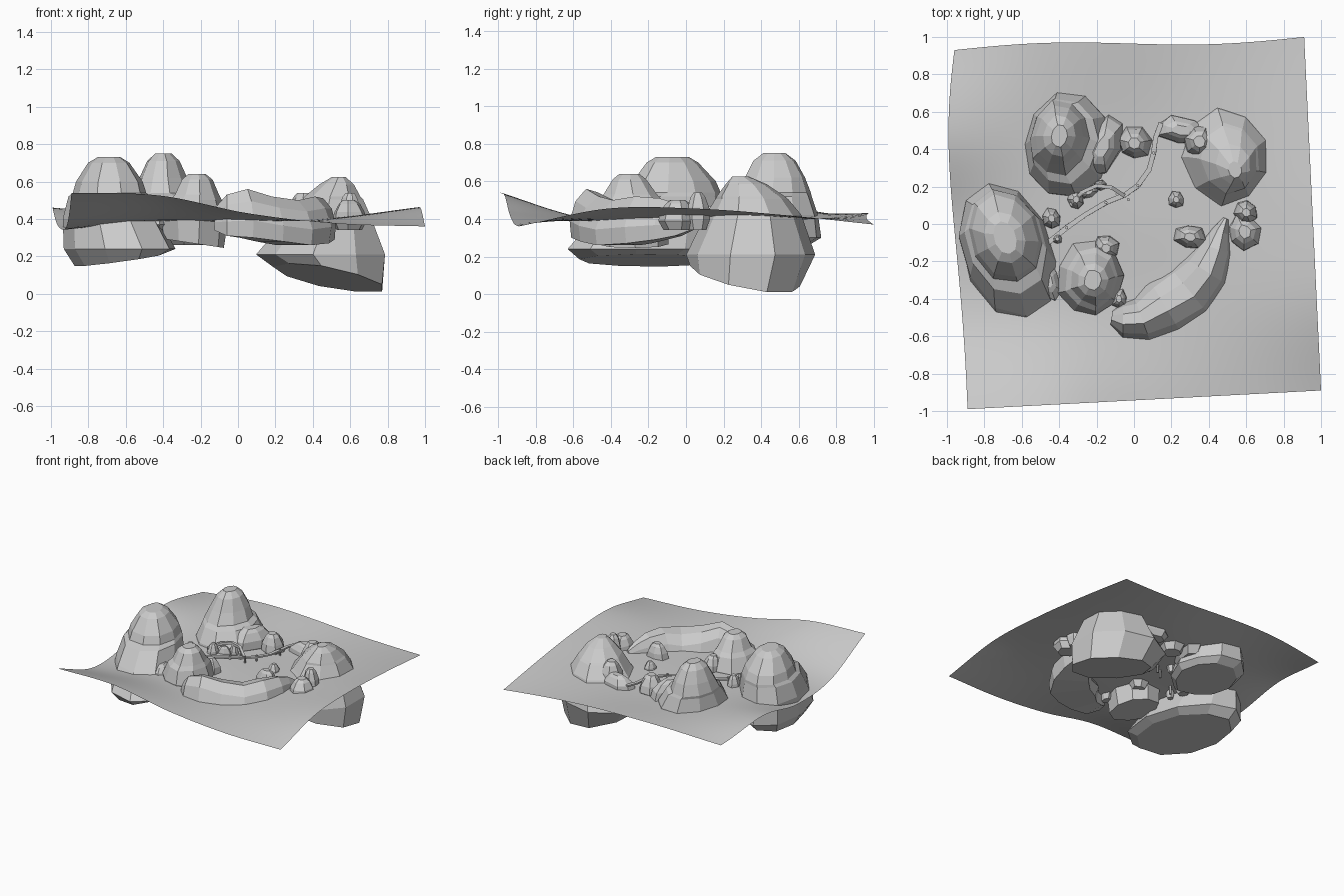
import bpy, math, random
from mathutils import Vector

if "Cube" in bpy.data.objects:
    bpy.data.objects.remove(bpy.data.objects["Cube"])

random.seed(4)


def make(name, verts, faces, smooth=False):
    me = bpy.data.meshes.new(name)
    me.from_pydata([tuple(v) for v in verts], [], faces)
    me.update()
    me.polygons.foreach_set("use_smooth", [smooth] * len(me.polygons))
    ob = bpy.data.objects.new(name, me)
    bpy.context.collection.objects.link(ob)
    return ob


def cubic(p, t):
    # Catmull-Rom through evenly spaced values, t in 0..1
    n = len(p) - 1
    i = min(int(t * n), n - 1)
    f = t * n - i
    b, c = p[i], p[i + 1]
    a = p[i - 1] if i else 2 * b - c
    d = p[i + 2] if i + 2 <= n else 2 * c - b
    return b + 0.5 * f * (c - a + f * (2*a - 5*b + 4*c - d + f * (3*(b - c) + d - a)))


# Rolling ground sheet: height rows run front to back, columns left to right
HEIGHT = [[.54, .525, .43, .375, .36],
          [.36, .395, .385, .40, .455],
          [.36, .40, .39, .405, .455],
          [.46, .42, .39, .405, .42],
          [.40, .43, .425, .40, .37]]
CORNER = [Vector(c) for c in ((-.89, -.99), (1, -.89), (-.96, .93), (.91, 1))]
N = 40
verts, faces = [], []
for j in range(N + 1):
    v = j / N
    for i in range(N + 1):
        u = i / N
        p = CORNER[0].lerp(CORNER[1], u).lerp(CORNER[2].lerp(CORNER[3], u), v)
        p.x -= .05 * (1 - u) * math.sin(math.pi * v ** 2)
        p.y += .02 * v * math.sin(2 * math.pi * u)
        verts.append((p.x, p.y, cubic([cubic(row, u) for row in HEIGHT], v)))
for j in range(N):
    for i in range(N):
        a = j * (N + 1) + i
        faces.append((a, a + 1, a + N + 2, a + N + 1))
make("ground_sheet", verts, faces, True)


def rock(name, rings, rot=0, sides=9, jitter=.08, tilt=(0, 0)):
    # Faceted boulder lofted through rings (z, cx, cy, rx, ry), top to bottom
    verts, faces = [], []
    wob = [1 + random.uniform(-jitter, jitter) for _ in range(sides)]
    ca, sa = math.cos(math.radians(rot)), math.sin(math.radians(rot))
    for k, (z, cx, cy, rx, ry) in enumerate(rings):
        for s in range(sides):
            a = math.tau * s / sides + .2
            r = wob[s] * (1 + random.uniform(-jitter, jitter) * .5)
            x, y = rx * r * math.cos(a), ry * r * math.sin(a)
            x, y = x * ca - y * sa, x * sa + y * ca
            w = 1 if k == len(rings) - 1 else 0
            verts.append((cx + x, cy + y, z + w * (tilt[0] * x + tilt[1] * y)))
    for k in range(len(rings) - 1):
        for s in range(sides):
            t = (s + 1) % sides
            faces.append((k*sides + t, k*sides + s, (k+1)*sides + s, (k+1)*sides + t))
    faces.append(tuple(range(sides)))
    m = (len(rings) - 1) * sides
    faces.append(tuple(m + s for s in reversed(range(sides))))
    return make(name, verts, faces)


# Large boulders with buried, flared feet
rock("boulder_left", [
    (.73, -.69, -.07, .06, .09), (.70, -.69, -.07, .11, .14),
    (.60, -.69, -.06, .175, .225), (.54, -.69, -.06, .195, .255),
    (.52, -.685, -.09, .215, .29), (.40, -.68, -.13, .245, .37),
    (.24, -.64, -.18, .285, .45), (.18, -.64, -.19, .22, .38)],
    rot=20, sides=10, tilt=(.15, .03), jitter=.04)
rock("boulder_back_left", [
    (.75, -.40, .47, .045, .06), (.71, -.40, .47, .09, .11),
    (.62, -.40, .47, .13, .165), (.54, -.40, .46, .165, .20),
    (.52, -.38, .44, .19, .225), (.42, -.36, .42, .235, .28),
    (.30, -.35, .41, .26, .30), (.26, -.34, .40, .22, .25)], rot=-15, sides=10, jitter=.06)
rock("boulder_back_right", [
    (.625, .54, .29, .035, .045), (.585, .53, .32, .09, .11),
    (.52, .51, .345, .15, .18), (.505, .51, .35, .16, .19),
    (.42, .50, .36, .215, .25), (.21, .455, .345, .345, .34),
    (.085, .49, .32, .29, .29)], rot=10, sides=9, tilt=(-.19, -.19), jitter=.04)
rock("boulder_front_left", [
    (.64, -.22, -.30, .045, .055), (.61, -.22, -.30, .08, .09),
    (.53, -.225, -.29, .115, .14), (.50, -.23, -.29, .135, .165),
    (.40, -.235, -.285, .17, .20), (.27, -.24, -.28, .16, .19)], rot=-10, tilt=(-.15, .0))


def ridge(name, path, section):
    # Long body: cross-section swept along (x, y, half width, top z, base z)
    verts, faces = [], []
    n = len(section)
    pts = [Vector(p[:2]) for p in path]
    for i, (x, y, w, top, low) in enumerate(path):
        d = (pts[min(i + 1, len(pts) - 1)] - pts[max(i - 1, 0)]).normalized()
        for s, h in section:
            r = s * w * random.uniform(.93, 1.07)
            verts.append((x + d.y * r, y - d.x * r, low + (top - low) * h))
    for i in range(len(path) - 1):
        for s in range(n):
            t = (s + 1) % n
            faces.append((i*n + s, i*n + t, (i+1)*n + t, (i+1)*n + s))
    faces.append(tuple(reversed(range(n))))
    faces.append(tuple((len(path) - 1) * n + s for s in range(n)))
    return make(name, verts, faces)


SECTION = [(1, 0), (1.08, .35), (.8, .75), (.3, 1), (-.3, .93), (-.75, .68), (-1, .3), (-.9, 0)]
ridge("crescent_boulder", [
    (-.12, -.50, .04, .46, .34), (-.06, -.51, .09, .53, .31), (.04, -.50, .11, .56, .30),
    (.16, -.43, .145, .52, .28), (.29, -.35, .155, .50, .26), (.38, -.25, .135, .52, .27),
    (.43, -.13, .09, .51, .29), (.46, -.04, .055, .48, .31), (.49, .03, .02, .43, .34)], SECTION)


# Small stones: x, y, half sizes, top height, rotation
def stone(name, x, y, rx, ry, top, rot=0, low=.34):
    h = top - low
    rock(name, [(top, x, y, rx*.35, ry*.35), (top - h*.12, x, y, rx*.6, ry*.6),
                (top - h*.4, x, y, rx*.9, ry*.9), (top - h*.7, x, y, rx, ry),
                (low, x, y, rx*.7, ry*.7)], rot, 7, .12)


STONES = [(.59, -.04, .095, .10, .50, 0), (.60, .06, .06, .07, .54, 20),
          (0, .43, .09, .09, .52, 0), (.25, .50, .15, .075, .48, -10),
          (.35, .44, .09, .10, .54, 0), (.30, -.07, .09, .07, .50, -20),
          (.225, .13, .048, .048, .45, 0), (-.44, .03, .055, .06, .48, 0),
          (-.08, -.40, .045, .055, .45, 0), (-.15, -.13, .07, .07, .50, 10),
          (-.17, .41, .10, .18, .53, -25), (-.46, -.30, .07, .14, .44, 20),
          (-.31, .13, .045, .05, .47, 15), (-.24, .17, .06, .03, .45, 30),
          (-.18, .21, .035, .03, .47, 0), (-.41, -.08, .03, .03, .44, 0)]
for i, s in enumerate(STONES):
    stone(f"stone_{i + 1}", *s)


# Curved plank walk on short posts, and a bent branch
def bar(name, pts, wide, thick):
    path = [(x, y, wide / 2, z + thick / 2, z - thick / 2) for x, y, z in pts]
    return ridge(name, path, [(1, 0), (1, 1), (-1, 1), (-1, 0)])


WALK = [(-.46, -.10, .412), (-.36, -.02, .408), (-.26, .05, .405), (-.15, .115, .41),
        (-.05, .155, .415), (.02, .205, .42), (.08, .29, .425), (.105, .38, .43),
        (.115, .46, .43), (.145, .54, .43)]
bar("plank_walk", WALK, .026, .012)
for i, (x, y, z) in enumerate(WALK[1:-1:2] + [(-.03, .13, .42), (-.09, .16, .42)]):
    rock(f"walk_post_{i + 1}", [(z + .015, x, y, .009, .009), (.33, x, y, .009, .009)],
         sides=6, jitter=0)
bar("bent_branch", [(-.34, .10, .43), (-.28, .17, .46), (-.20, .205, .475),
                    (-.12, .195, .465), (-.05, .15, .42)], .02, .02)

# Rest the lowest point on the floor
low = min(v.co.z for o in bpy.data.objects for v in o.data.vertices)
for o in bpy.data.objects:
    if low < 0:
        o.location.z -= low
